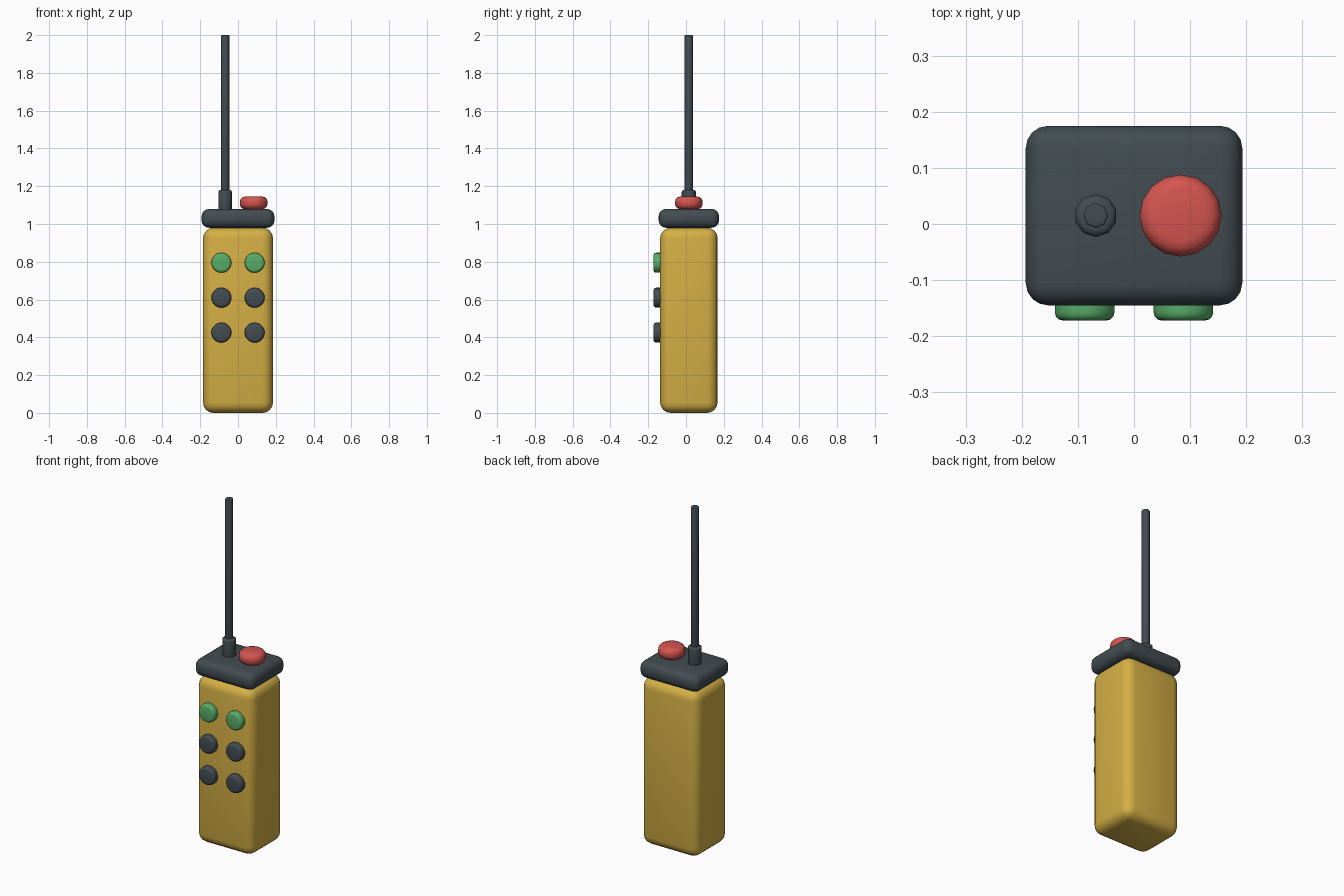
import bpy
from math import radians

cube = bpy.data.objects.get("Cube")
if cube:
    bpy.data.objects.remove(cube, do_unlink=True)


def material(name, rgb):
    mat = bpy.data.materials.new(name)
    mat.use_nodes = True
    mat.diffuse_color = (*rgb, 1)
    mat.node_tree.nodes["Principled BSDF"].inputs["Base Color"].default_value = (*rgb, 1)
    return mat


yellow = material("yellow", (0.66, 0.43, 0.06))
dark = material("dark grey", (0.055, 0.073, 0.084))
green = material("green", (0.10, 0.42, 0.14))
red = material("red", (0.66, 0.09, 0.08))


def finish(name, mat, bevel, segments):
    """Name, colour, round and smooth the active object."""
    ob = bpy.context.object
    ob.name = name
    ob.data.materials.append(mat)
    bpy.ops.object.transform_apply(location=False, rotation=True, scale=True)
    mod = ob.modifiers.new("rounding", "BEVEL")
    mod.width = bevel
    mod.segments = segments
    mod.limit_method = "ANGLE"
    mod.angle_limit = radians(50)
    bpy.ops.object.modifier_apply(modifier=mod.name)
    bpy.ops.object.shade_smooth_by_angle(angle=radians(46))
    return ob


def box(name, mat, size, center, bevel):
    bpy.ops.mesh.primitive_cube_add(size=1, location=center)
    bpy.context.object.scale = size
    return finish(name, mat, bevel, 4)


def cylinder(name, mat, radius, depth, center, sides, bevel, tilt=0):
    bpy.ops.mesh.primitive_cylinder_add(vertices=sides, radius=radius, depth=depth,
                                        location=center, rotation=(tilt, 0, 0))
    return finish(name, mat, bevel, 3)


MID_Y = 0.015

# Housing and top cap
box("body", yellow, (0.37, 0.304, 0.98), (0, MID_Y, 0.495), 0.055)
box("top_cap", dark, (0.386, 0.32, 0.1), (0, MID_Y, 1.03), 0.04)

# Front push buttons, two columns by three rows
rows = (("upper", 0.795, green), ("middle", 0.61, dark), ("lower", 0.425, dark))
for row, z, mat in rows:
    for side, x in (("right", -0.088), ("left", 0.088)):
        cylinder(f"{row}_{side}_button", mat, 0.053, 0.05, (x, -0.147, z),
                 20, 0.014, radians(90))

# Stop button on the cap
cylinder("stop_button", red, 0.073, 0.066, (0.083, MID_Y, 1.112), 16, 0.026)

# Antenna with its socket
cylinder("antenna_socket", dark, 0.038, 0.13, (-0.068, MID_Y, 1.115), 10, 0.012)
cylinder("antenna", dark, 0.022, 0.86, (-0.068, MID_Y, 1.57), 8, 0.004)

# The base of the housing rests on the ground
bpy.data.objects["body"].location.z -= 0.005
